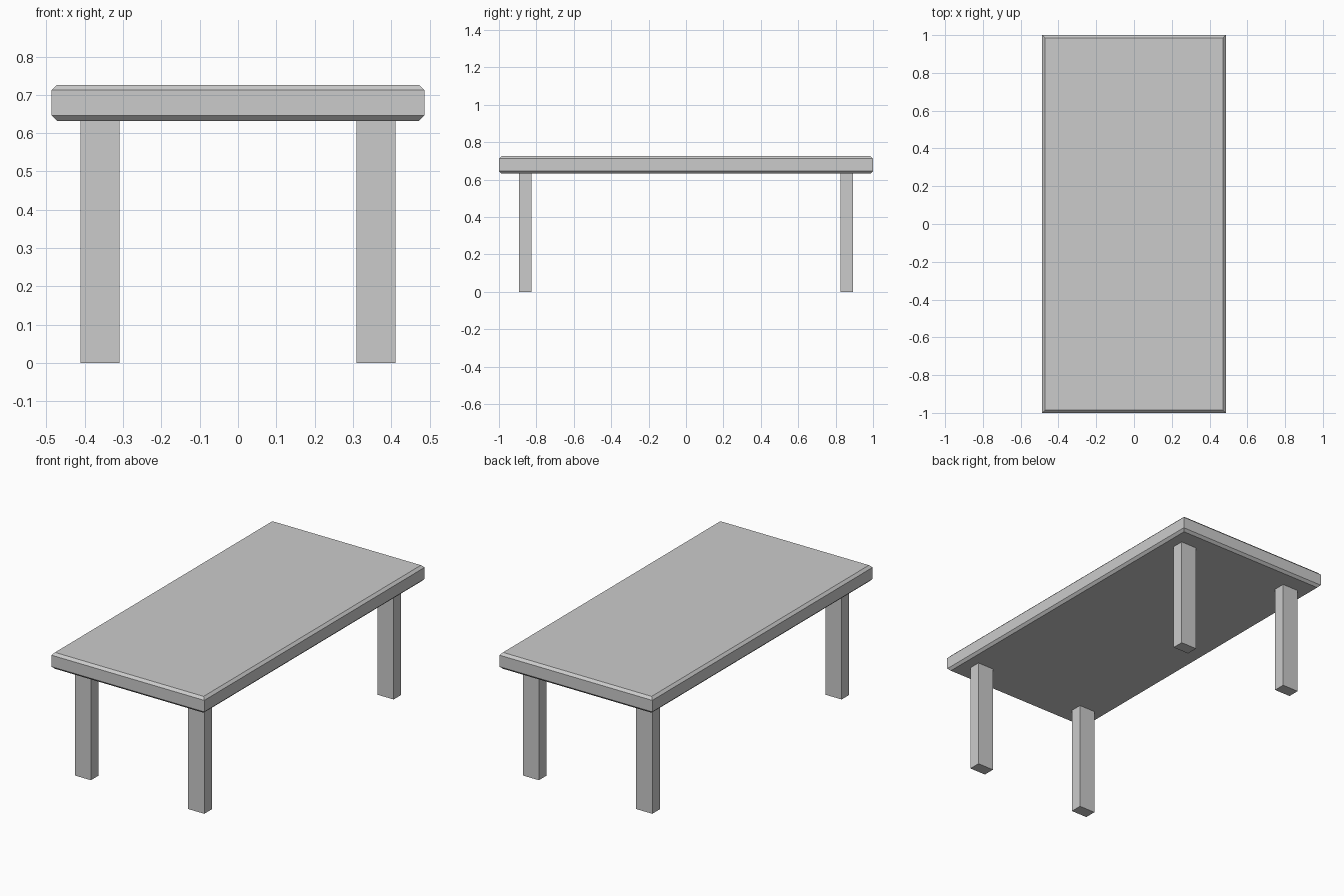
import bpy
import bmesh
from mathutils import Matrix, Vector

cube = bpy.data.objects.get("Cube")
if cube:
    bpy.data.objects.remove(cube, do_unlink=True)

# Single plain grey finish
grey = bpy.data.materials.new("plain_grey")
grey.use_nodes = True
colour = (0.6, 0.6, 0.6, 1)
grey.diffuse_color = colour
grey.node_tree.nodes["Principled BSDF"].inputs["Base Color"].default_value = colour


def box(name, low, high, chamfer=0):
    """Box between two corners, with optional chamfered top and bottom rims."""
    low, high = Vector(low), Vector(high)
    bm = bmesh.new()
    place = Matrix.Translation((low + high) / 2) @ Matrix.Diagonal((high - low).to_4d())
    bmesh.ops.create_cube(bm, size=1, matrix=place)
    if chamfer:
        rims = [e for e in bm.edges if abs(e.verts[0].co.z - e.verts[1].co.z) < 0.001]
        bmesh.ops.bevel(bm, geom=rims, offset=chamfer, segments=1, affect='EDGES')
    bmesh.ops.recalc_face_normals(bm, faces=bm.faces)
    mesh = bpy.data.meshes.new(name)
    bm.to_mesh(mesh)
    bm.free()
    mesh.materials.append(grey)
    obj = bpy.data.objects.new(name, mesh)
    bpy.context.collection.objects.link(obj)
    return obj


# Table top with chamfered rims
LEG_HEIGHT = 0.632
box("table_top", (-0.486, -1, LEG_HEIGHT), (0.486, 1, 0.726), chamfer=0.014)

# Four straight legs
for side, x in (("left", 0.36), ("right", -0.36)):
    for end, y in (("front", -0.859), ("back", 0.859)):
        box(f"{end}_{side}_leg", (x - 0.051, y - 0.034, 0), (x + 0.051, y + 0.034, LEG_HEIGHT))
